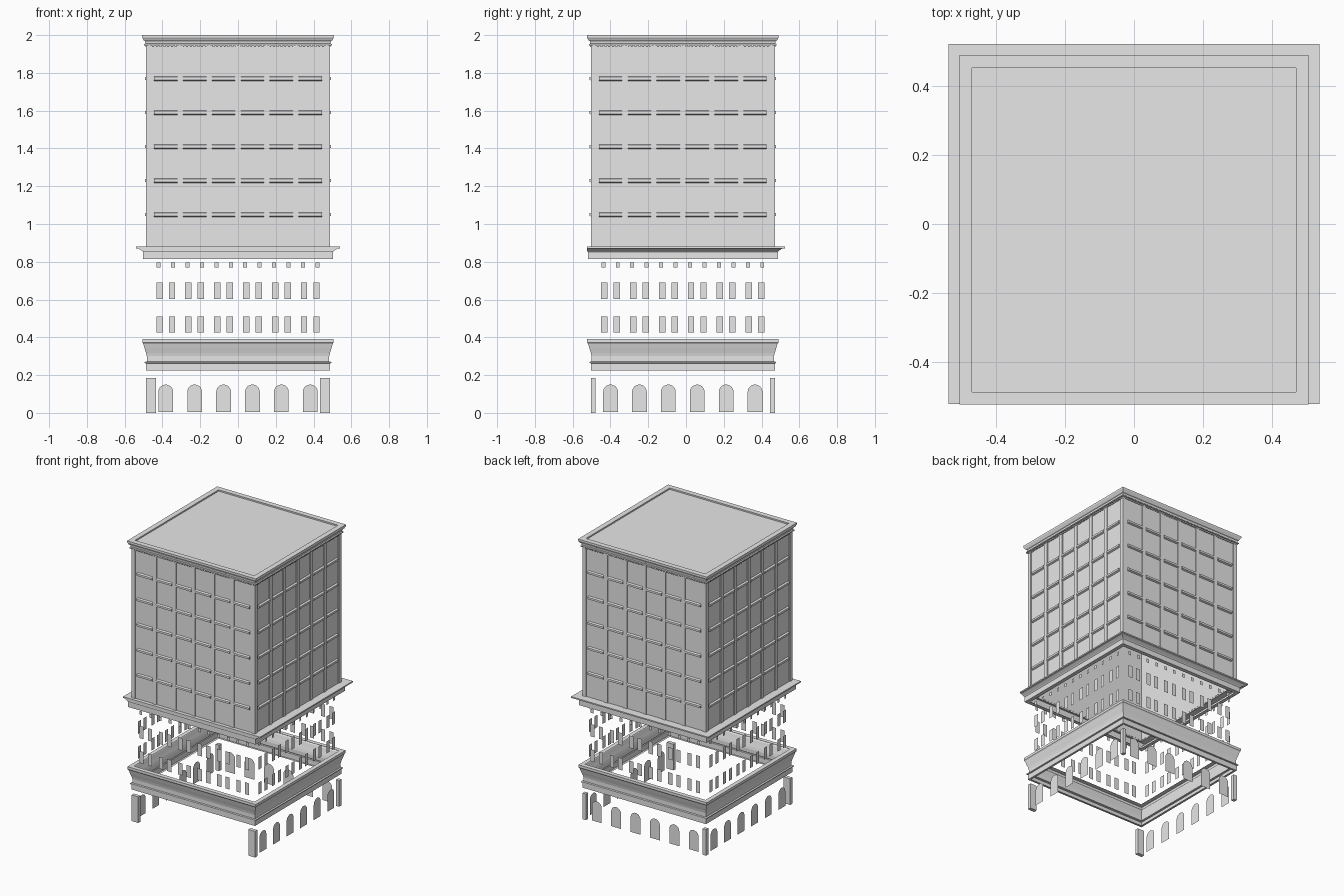
import bpy, bmesh, math
from mathutils import Matrix, Vector

if "Cube" in bpy.data.objects:
    bpy.data.objects.remove(bpy.data.objects["Cube"])

YC = -0.017            # the tower sits a little forward, the rear ledge sticks out
BAY = 0.153
BAYS = [(i - 2.5) * BAY for i in range(6)]
FRONT, RIGHT, BACK, LEFT = range(4)
ALL = (FRONT, RIGHT, BACK, LEFT)

stone = bpy.data.materials.new("light_grey_stone")
stone.diffuse_color = (0.8, 0.8, 0.8, 1)
stone.use_nodes = True
stone.node_tree.nodes["Principled BSDF"].inputs["Base Color"].default_value = stone.diffuse_color


def finish(name, bm, normals=True):
    if normals:
        bmesh.ops.recalc_face_normals(bm, faces=bm.faces)
    me = bpy.data.meshes.new(name)
    bm.to_mesh(me)
    bm.free()
    me.materials.append(stone)
    ob = bpy.data.objects.new(name, me)
    bpy.context.collection.objects.link(ob)
    return ob


def place(side, u, out, z):
    """Point on one side of the tower: u along the side, out from the axis."""
    p = Matrix.Rotation(side * math.pi / 2, 3, 'Z') @ Vector((u, -out, z))
    return p + Vector((0, YC, 0))


def panel(bm, side, pts, out):
    """Flat sheet from (u, z) points, facing outward."""
    bm.faces.new([bm.verts.new(place(side, u, out, z)) for u, z in pts])


def rect(u, w, z0, z1):
    return [(u - w / 2, z0), (u + w / 2, z0), (u + w / 2, z1), (u - w / 2, z1)]


def bar(bm, side, u, w, z0, z1, o0, o1, bevel=0.0):
    """Raised strip with an open back; bevel slopes its top and bottom."""
    a = [bm.verts.new(place(side, x, o0, z)) for x, z in rect(u, w, z0, z1)]
    b = [bm.verts.new(place(side, x, o1, z))
         for x, z in rect(u, w, z0 + bevel, z1 - bevel)]
    bm.faces.new(b)
    for i in range(4):
        j = (i + 1) % 4
        bm.faces.new((a[i], a[j], b[j], b[i]))


def moulding(name, profile, front_limit=9.0, cap=False):
    """Sweep a (radius, z) profile round the square plan."""
    bm = bmesh.new()
    rings = []
    for r, z in profile:
        f = min(r, front_limit)
        rings.append([bm.verts.new((x, YC + y, z)) for x, y in
                      ((-r, -f), (r, -f), (r, r), (-r, r))])
    for lo, hi in zip(rings, rings[1:]):
        for i in range(4):
            j = (i + 1) % 4
            bm.faces.new((lo[i], lo[j], hi[j], hi[i]))
    if cap:
        bm.faces.new(rings[-1])
    return finish(name, bm, normals=False)


# Ground floor corner piers: wide at the front, slim at the back
bm = bmesh.new()
for sx in (-1, 1):
    for sy, w in ((-1, 0.053), (1, 0.026)):
        m = Matrix.Translation((sx * (0.487 - w / 2), YC + sy * (0.487 - 0.013), 0.093))
        bmesh.ops.create_cube(bm, size=1, matrix=m @ Matrix.Diagonal((w, 0.026, 0.186, 1)))
finish("corner_piers", bm)

# Arched ground floor windows on three sides
bm = bmesh.new()
R = 0.039
for side in (RIGHT, BACK, LEFT):
    for u in BAYS:
        arch = [(u - R, 0.005), (u + R, 0.005)]
        arch += [(u + R * math.cos(t * math.pi / 12), 0.111 + R * math.sin(t * math.pi / 12))
                 for t in range(13)]
        panel(bm, side, arch, 0.476)
finish("arched_windows", bm, normals=False)

# Paired windows in two storeys, and the small attic openings
bm = bmesh.new()
for side in ALL:
    for u in BAYS:
        for s in (-1, 1):
            for z0, z1 in ((0.425, 0.51), (0.602, 0.69)):
                panel(bm, side, rect(u + s * 0.033, 0.034, z0, z1), 0.476)
finish("paired_windows", bm, normals=False)

bm = bmesh.new()
for side in ALL:
    for u in BAYS:
        for s in (-1, 1):
            panel(bm, side, rect(u + s * BAY / 4, 0.021, 0.77, 0.797), 0.476)
finish("attic_windows", bm, normals=False)

# Cornice above the ground floor
moulding("lower_cornice", [
    (0.472, 0.225), (0.487, 0.225), (0.487, 0.262), (0.494, 0.264), (0.494, 0.27),
    (0.483, 0.272), (0.483, 0.30), (0.487, 0.318), (0.494, 0.34), (0.501, 0.365),
    (0.506, 0.372), (0.506, 0.39), (0.475, 0.39)])

# Middle ledge: flares on the sides and back, flat at the front
moulding("middle_ledge", [
    (0.475, 0.815), (0.503, 0.815), (0.503, 0.852), (0.508, 0.858), (0.516, 0.863),
    (0.525, 0.869), (0.54, 0.871), (0.54, 0.88), (0.48, 0.88)], front_limit=0.507)

# Upper storeys: plain walls with mullions and floor bands
moulding("upper_walls", [(0.481, 0.87), (0.481, 1.955)])

bm = bmesh.new()
for side in ALL:
    for k in range(-2, 3):
        bar(bm, side, k * BAY, 0.03, 0.88, 1.95, 0.481, 0.487)
    for s in (-1, 1):
        bar(bm, side, s * 0.473, 0.028, 0.88, 1.95, 0.481, 0.487)
finish("mullions", bm)

bm = bmesh.new()
for side in ALL:
    for f in range(5):
        z = 1.05 + f * 0.18
        for u in BAYS:
            bar(bm, side, u, BAY - 0.03, z - 0.012, z + 0.012, 0.481, 0.493, 0.005)
finish("floor_bands", bm)

# Dentils under the roof cornice
bm = bmesh.new()
for side in ALL:
    for i in range(48):
        bar(bm, side, (i - 23.5) * 0.02, 0.01, 1.936, 1.946, 0.481, 0.491)
finish("dentils", bm)

# Roof cornice with a slightly sunken deck
moulding("roof_cornice", [
    (0.481, 1.945), (0.497, 1.945), (0.497, 1.952), (0.490, 1.955), (0.492, 1.968),
    (0.499, 1.972), (0.503, 1.98), (0.508, 1.988), (0.508, 2.0), (0.471, 2.0),
    (0.471, 1.99)], cap=True)
